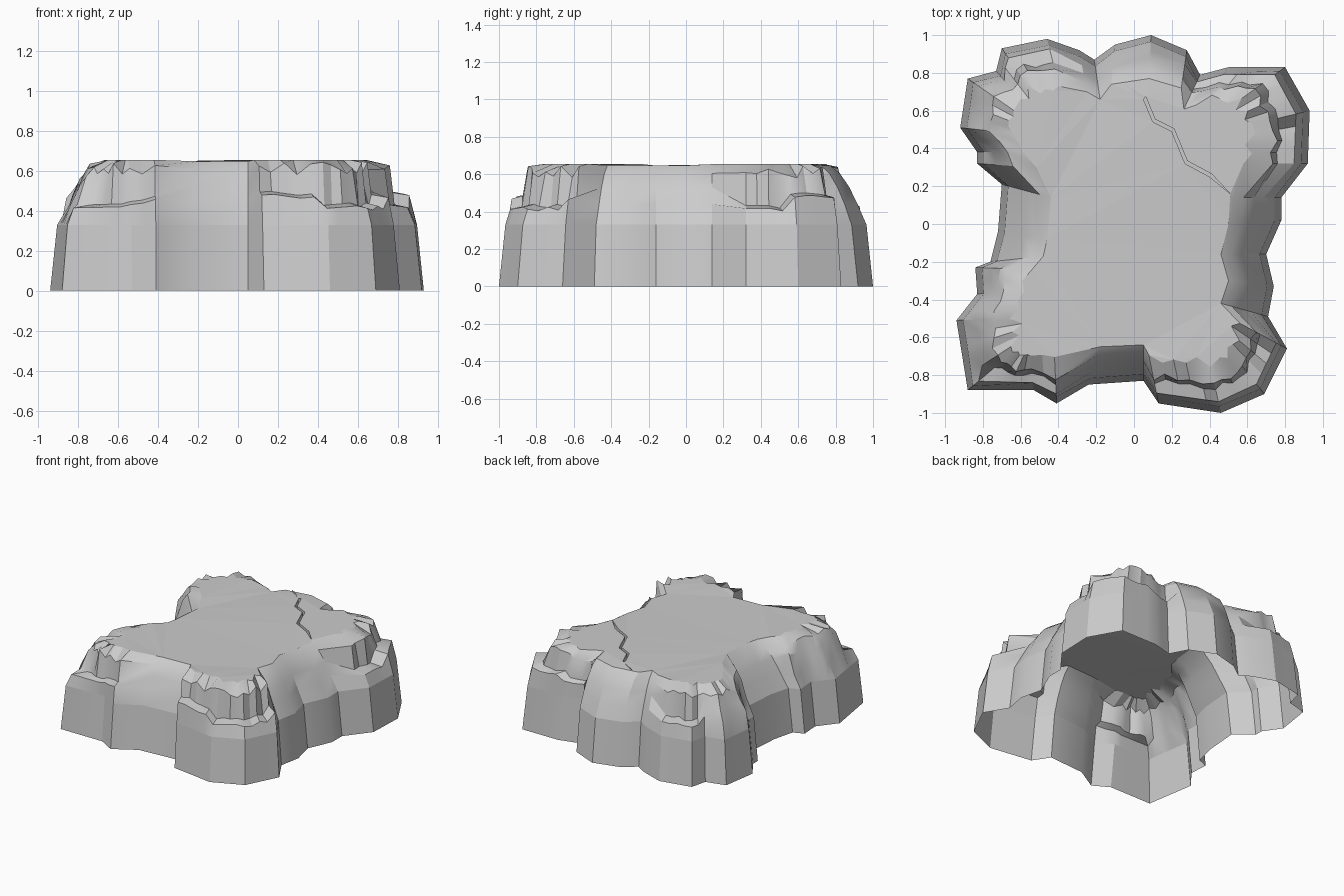
import bpy
import bmesh
import random
from mathutils import Vector

random.seed(8)

cube = bpy.data.objects.get("Cube")
if cube:
    bpy.data.objects.remove(cube, do_unlink=True)

TOP = 0.655
SKIRT = 0.33

# Foot outline and matching plateau rim, in hundredths, counter-clockwise
foot = [(-88, -88), (-53, -88), (-41, -95), (-24, -85), (5, -83), (13, -95),
        (46, -100), (69, -90), (81, -66), (71, -49), (74, -33), (70, -16),
        (78, 2), (78, 14), (92, 32), (93, 60), (80, 83), (50, 83), (35, 79),
        (28, 92), (9, 100), (-10, 95), (-21, 87), (-29, 92), (-46, 98),
        (-70, 93), (-73, 81), (-88, 77), (-92, 51), (-83, 38), (-83, 32),
        (-70, 21), (-72, -4), (-76, -20), (-84, -23), (-83, -37), (-94, -51)]
rim = [(-62, -66), (-55, -70), (-42, -72), (-18, -65), (5, -64), (8, -70),
       (40, -73), (50, -66), (55, -52), (46, -42), (50, -30), (46, -16),
       (50, 0), (52, 14), (59, 32), (60, 52), (55, 65), (40, 66), (27, 62),
       (25, 72), (8, 77), (-12, 74), (-18, 66), (-25, 70), (-40, 74),
       (-54, 70), (-59, 65), (-62, 59), (-64, 48), (-58, 38), (-54, 30),
       (-44, 14), (-46, -8), (-48, -17), (-56, -24), (-60, -36), (-62, -50)]
crack_path = [(-7, 75), (5, 66), (10, 54), (20, 49), (27, 32), (40, 25), (51, 16)]


def flat(point):
    return Vector((point[0], point[1], 0)) / 100


def is_rocky(p):
    """The four corner buttresses are broken; the gullies are smooth."""
    if p.x > 0 and p.y < 0:
        return p.y < -0.6 and p.x > 0.1
    return abs(p.x) > 0.3 and abs(p.y) > 0.22


def smooth_profile():
    return [(0.36, 0.44), (0.55, 0.53), (0.77, 0.605), (1, TOP - 0.008)]


def ledge_profile(shelf):
    """A shelf with a steep wall behind it."""
    back = random.uniform(0.4, 0.55)
    z = shelf + random.uniform(-0.015, 0.015)
    return [(0.22, z), (back, z + 0.015),
            (back + random.uniform(0.06, 0.16), random.uniform(0.58, 0.645)),
            (random.uniform(0.85, 1.1), TOP)]


def cliff_profile(shelf):
    """A steep, chipped slope."""
    lean = random.uniform(-0.04, 0.11)
    return [(0.24 + lean, shelf), (0.4 + lean, 0.53 + lean / 2),
            (0.55 + lean, random.uniform(0.58, 0.64)),
            (random.uniform(0.85, 1.1), TOP)]


# Columns around the outline, with extra ones in the broken corners
columns = []
count = len(foot)
for i in range(count):
    a, b = flat(foot[i]), flat(foot[(i + 1) % count])
    ra, rb = flat(rim[i]), flat(rim[(i + 1) % count])
    broken = is_rocky(a) and is_rocky(b)
    steps = max(1, round((b - a).length / 0.07)) if broken else 1
    block = ledge_profile if (a.x + b.x) / 2 > -0.75 else cliff_profile
    shelf = random.uniform(0.41, 0.48)
    for s in range(steps):
        p, r = a.lerp(b, s / steps), ra.lerp(rb, s / steps)
        shape = block(shelf) if is_rocky(p) else smooth_profile()
        lean = 0.035 / (r - p).length
        shape = [(0, 0), (lean, SKIRT)] + shape
        columns.append([p.lerp(r, t) + Vector((0, 0, z)) for t, z in shape])

# Cliff walls
bm = bmesh.new()
rings = [[bm.verts.new(c[level]) for c in columns] for level in range(len(columns[0]))]
size = len(columns)
for low, high in zip(rings, rings[1:]):
    for i in range(size):
        j = (i + 1) % size
        bm.faces.new((low[i], low[j], high[j], high[i]))

# Crack outline: the path out and back, closing to a point at both ends
path = [flat(p) + Vector((0, 0, TOP)) for p in crack_path]
side = Vector((0.012, 0.014, 0))
loop = path + [p + side for p in reversed(path[1:-1])]
crack = [bm.verts.new(p) for p in loop]
crack_edges = [bm.edges.new((crack[k - 1], crack[k])) for k in range(len(crack))]

# Plateau top, filled around the crack
rim_edges = [bm.edges.get((rings[-1][i - 1], rings[-1][i])) for i in range(size)]
bmesh.ops.triangle_fill(bm, use_beauty=True, use_dissolve=False,
                        edges=rim_edges + crack_edges, normal=(0, 0, 1))

# Crack walls and floor
floor = [bm.verts.new(v.co - Vector((0, 0, 0.05))) for v in crack]
for k in range(len(crack)):
    bm.faces.new((crack[k - 1], crack[k], floor[k], floor[k - 1]))
bm.faces.new(floor)
bmesh.ops.recalc_face_normals(bm, faces=bm.faces[:])
if max(bm.faces, key=lambda f: f.calc_center_median().z).normal.z < 0:
    bmesh.ops.reverse_faces(bm, faces=bm.faces[:])

# Crisp break above the skirt
for i in range(size):
    bm.edges.get((rings[1][i - 1], rings[1][i])).smooth = False

mesh = bpy.data.meshes.new("rock_plateau")
bm.to_mesh(mesh)
bm.free()
plateau = bpy.data.objects.new("rock_plateau", mesh)
bpy.context.collection.objects.link(plateau)

# The flat top keeps its own even shading
for edge in mesh.edges:
    if all(mesh.vertices[v].co.z > TOP - 0.01 for v in edge.vertices):
        edge.use_edge_sharp = True

# Stone colour
stone = bpy.data.materials.new("grey_stone")
stone.use_nodes = True
colour = (0.6, 0.6, 0.6, 1)
stone.diffuse_color = colour
stone.node_tree.nodes["Principled BSDF"].inputs["Base Color"].default_value = colour
mesh.materials.append(stone)

bpy.ops.object.select_all(action="DESELECT")
plateau.select_set(True)
bpy.context.view_layer.objects.active = plateau
bpy.ops.object.shade_smooth_by_angle(angle=0.5, keep_sharp_edges=True)
